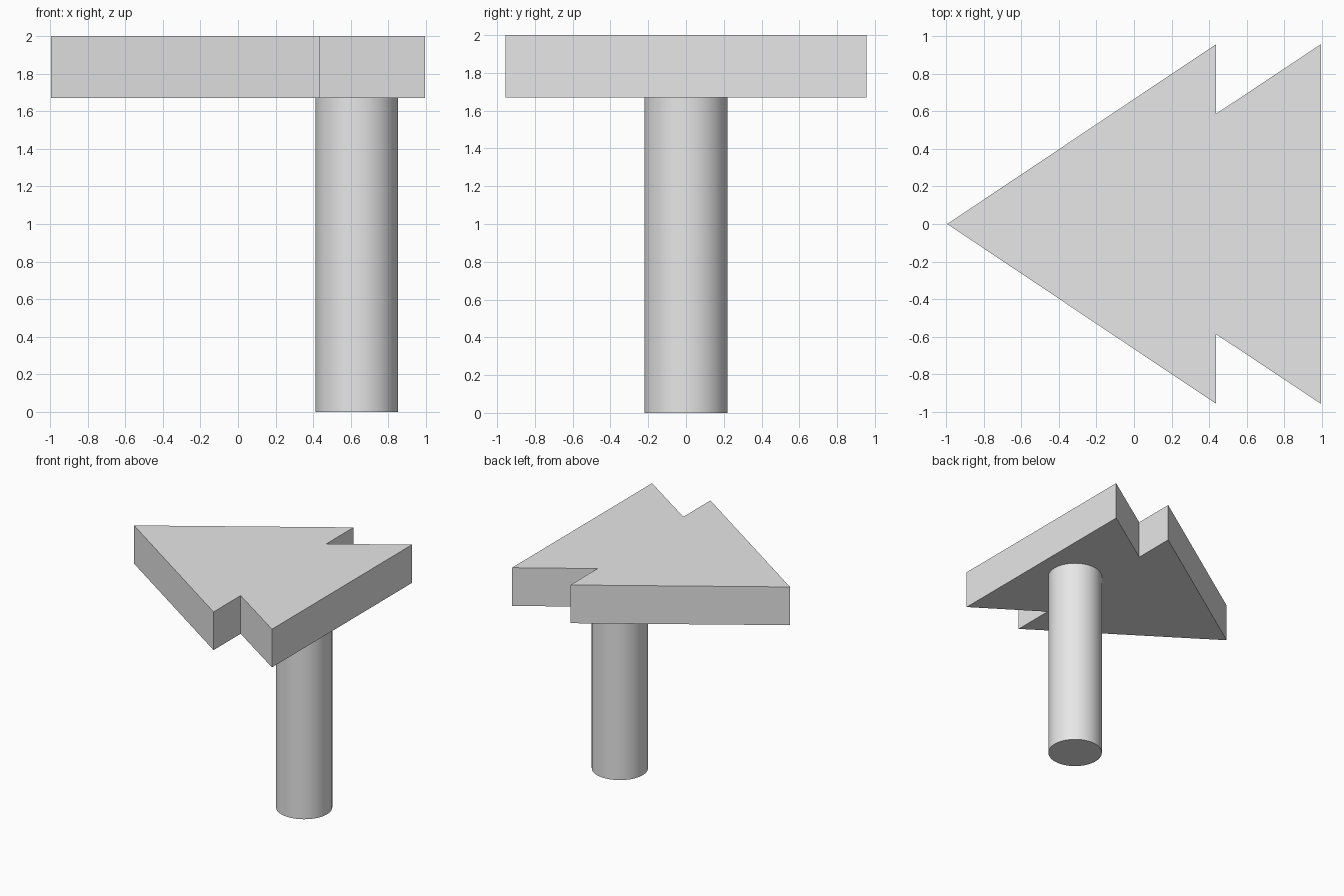
import bpy
import bmesh

cube = bpy.data.objects.get("Cube")
if cube:
    bpy.data.objects.remove(cube, do_unlink=True)

PLATE_BOTTOM, TOP = 1.67, 2.0

grey = bpy.data.materials.new("light_grey")
grey.use_nodes = True
grey.diffuse_color = (0.8, 0.8, 0.8, 1)
grey.node_tree.nodes["Principled BSDF"].inputs["Base Color"].default_value = (0.8, 0.8, 0.8, 1)

# Arrow-shaped head: half outline mirrored across y = 0, then extruded upward
half = [(0.993, 0.955), (0.435, 0.585), (0.435, 0.955)]
outline = half + [(-0.993, 0)] + [(x, -y) for x, y in reversed(half)]
bm = bmesh.new()
base = bm.faces.new([bm.verts.new((x, y, PLATE_BOTTOM)) for x, y in outline])
extruded = bmesh.ops.extrude_face_region(bm, geom=[base], use_keep_orig=True)
top_verts = [g for g in extruded["geom"] if isinstance(g, bmesh.types.BMVert)]
bmesh.ops.translate(bm, verts=top_verts, vec=(0, 0, TOP - PLATE_BOTTOM))
bmesh.ops.recalc_face_normals(bm, faces=bm.faces)
mesh = bpy.data.meshes.new("arrow_head")
bm.to_mesh(mesh)
bm.free()
mesh.materials.append(grey)
head = bpy.data.objects.new("arrow_head", mesh)
bpy.context.collection.objects.link(head)

# Round post under the wide end of the head
bpy.ops.mesh.primitive_cylinder_add(vertices=64, radius=0.22, depth=PLATE_BOTTOM,
                                    location=(0.632, 0, PLATE_BOTTOM / 2))
post = bpy.context.object
post.name = "post"
post.data.materials.append(grey)
bpy.ops.object.shade_smooth_by_angle()
